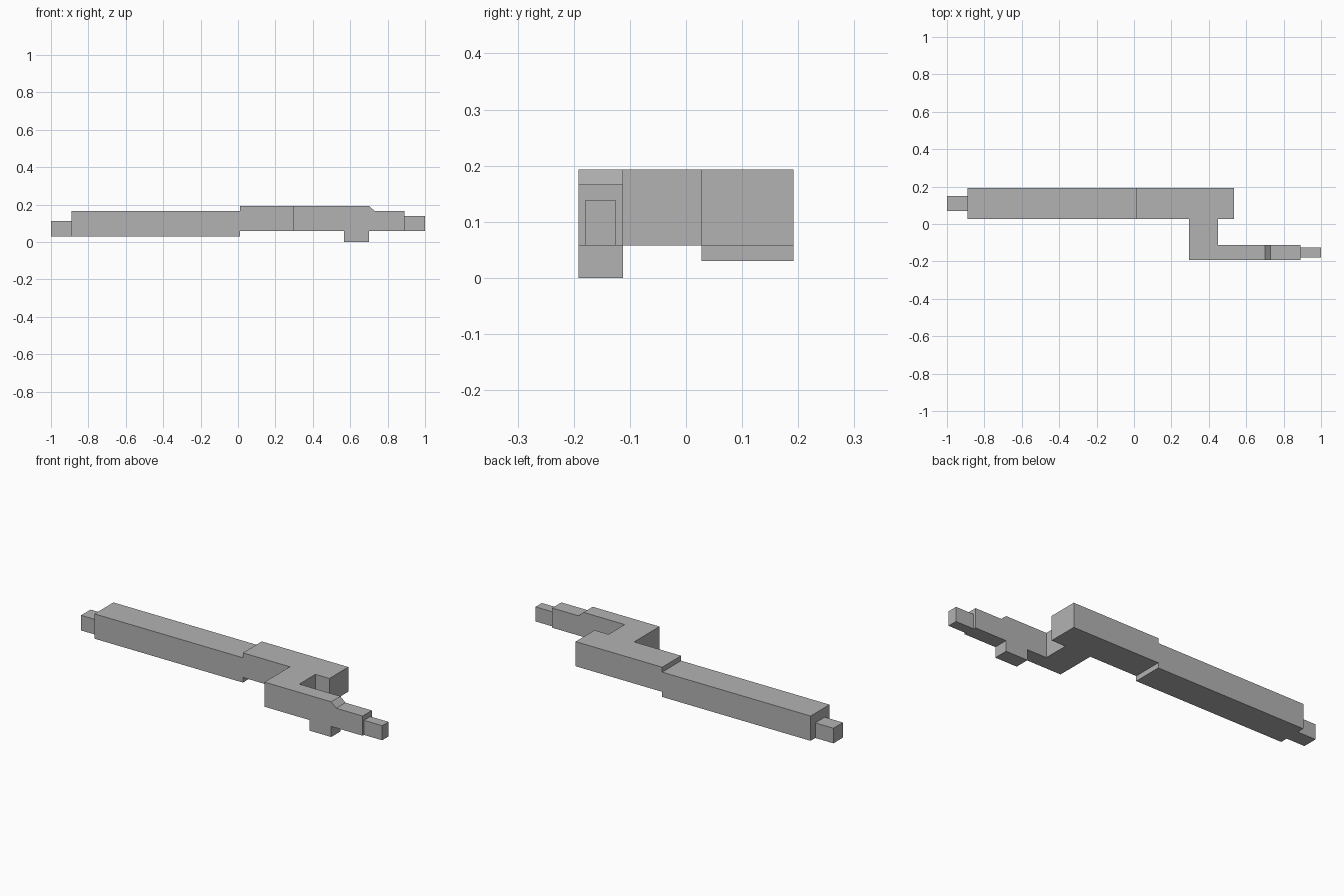
import bpy
import bmesh

cube = bpy.data.objects.get("Cube")
if cube:
    bpy.data.objects.remove(cube, do_unlink=True)

GREY = (0.45, 0.45, 0.45, 1.0)
grey = bpy.data.materials.new("plain grey")
grey.use_nodes = True
grey.diffuse_color = GREY
grey.node_tree.nodes["Principled BSDF"].inputs["Base Color"].default_value = GREY


def prism(name, profile, y0, y1):
    """Extrude an (x, z) side profile from y0 to y1."""
    bm = bmesh.new()
    face = bm.faces.new([bm.verts.new((x, y0, z)) for x, z in profile])
    grown = bmesh.ops.extrude_face_region(bm, geom=[face])
    verts = [v for v in grown["geom"] if isinstance(v, bmesh.types.BMVert)]
    bmesh.ops.translate(bm, verts=verts, vec=(0, y1 - y0, 0))
    bmesh.ops.recalc_face_normals(bm, faces=bm.faces)
    mesh = bpy.data.meshes.new(name)
    bm.to_mesh(mesh)
    bm.free()
    mesh.materials.append(grey)
    obj = bpy.data.objects.new(name, mesh)
    bpy.context.collection.objects.link(obj)
    return obj


def box(name, x0, x1, y0, y1, z0, z1):
    return prism(name, [(x0, z0), (x1, z0), (x1, z1), (x0, z1)], y0, y1)


BASE, TOP = 0.058, 0.193        # underside and top of the raised section
LOW, SHOULDER = 0.03, 0.166     # underside and top of the long section
BACK, INNER = 0.192, 0.028      # rear bar depth
FRONT, ARM_BACK = -0.192, -0.112  # front arm depth

# Rear bar, stepping up from the long section to the raised section
prism("rear_bar", [(-0.89, LOW), (0.01, LOW), (0.01, BASE), (0.535, BASE),
                   (0.535, TOP), (0.01, TOP), (0.01, SHOULDER),
                   (-0.89, SHOULDER)], INNER, BACK)
box("rear_bar_tip", -1.0, -0.89, 0.069, 0.151, LOW, 0.113)

# Cross piece joining the rear bar and the front arm
box("cross_piece", 0.295, 0.45, ARM_BACK, INNER, BASE, TOP)

# Front arm with a foot below and a sloped shoulder above
prism("front_arm", [(0.295, BASE), (0.567, BASE), (0.567, 0), (0.70, 0),
                    (0.70, BASE), (0.89, BASE), (0.89, SHOULDER),
                    (0.73, SHOULDER), (0.70, TOP), (0.295, TOP)],
      FRONT, ARM_BACK)
box("front_arm_tip", 0.89, 1.0, -0.18, -0.125, BASE, 0.138)
